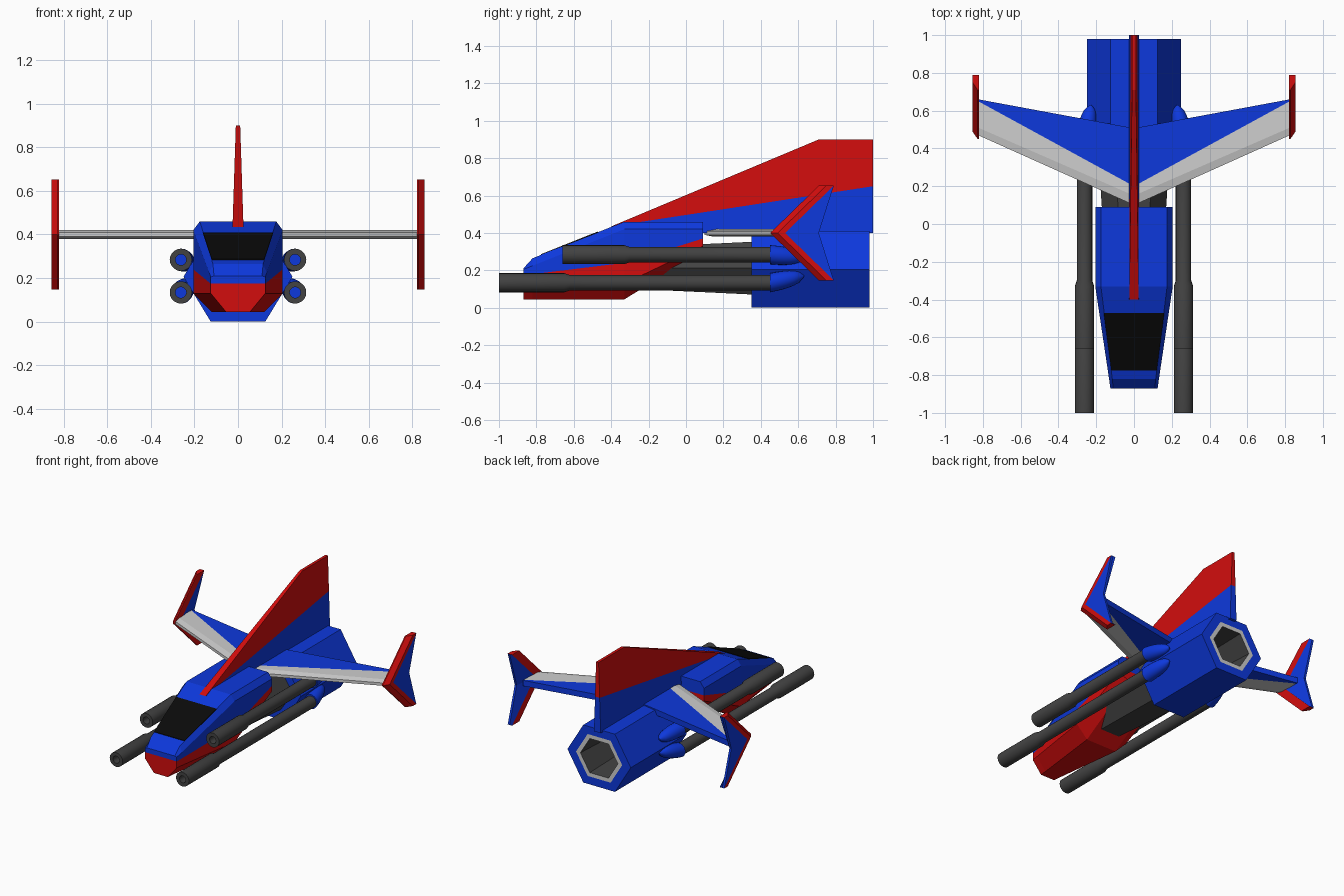
import bpy, bmesh, math

if "Cube" in bpy.data.objects:
    bpy.data.objects.remove(bpy.data.objects["Cube"], do_unlink=True)

# Flat colours
PALETTE = {
    "blue": (0.004, 0.04, 0.72), "red": (0.65, 0.004, 0.004),
    "light_grey": (0.62, 0.62, 0.62), "dark_grey": (0.055, 0.055, 0.055),
    "black": (0.003, 0.003, 0.003),
}
MATS = []
for label, rgb in PALETTE.items():
    m = bpy.data.materials.new(label)
    m.use_nodes = True
    m.diffuse_color = (*rgb, 1)
    m.node_tree.nodes["Principled BSDF"].inputs["Base Color"].default_value = (*rgb, 1)
    MATS.append(m)
BLUE, RED, LIGHT, DARK, BLACK = range(5)


def loft(name, rings, colour, start=None, end=None, smooth=False):
    """Skin closed rings. colour(i, j) gives the material of strip j in span i.
    start and end list caps as (material, ring indices)."""
    bm = bmesh.new()
    vs = [[bm.verts.new(p) for p in ring] for ring in rings]
    n = len(rings[0])
    for i in range(len(rings) - 1):
        for j in range(n):
            k = (j + 1) % n
            f = bm.faces.new((vs[i][j], vs[i][k], vs[i + 1][k], vs[i + 1][j]))
            f.material_index = colour(i, j)
    for ring, caps in ((vs[0], start), (vs[-1], end)):
        for mat, ids in caps or []:
            bm.faces.new([ring[q] for q in ids]).material_index = mat
    bmesh.ops.remove_doubles(bm, verts=bm.verts, dist=1e-5)
    bmesh.ops.recalc_face_normals(bm, faces=bm.faces)
    me = bpy.data.meshes.new(name)
    bm.to_mesh(me)
    bm.free()
    for m in MATS:
        me.materials.append(m)
    ob = bpy.data.objects.new(name, me)
    bpy.context.collection.objects.link(ob)
    if smooth:
        bpy.ops.object.select_all(action='DESELECT')
        ob.select_set(True)
        bpy.context.view_layer.objects.active = ob
        bpy.ops.object.shade_smooth_by_angle(angle=math.radians(40))
    return ob


def ring(n, x, y, z, rx, rz=None):
    rz = rx if rz is None else rz
    return [(x + rx * math.cos(2 * math.pi * k / n), y,
             z + rz * math.sin(2 * math.pi * k / n)) for k in range(n)]


def whole(mat, n):
    return [(mat, range(n))]


# Cockpit hull: half sections run from belly, chin, stripe, shoulder to roof
sections = [
    (-0.87, [(.055, .045), (.125, .13), (.125, .175), (.125, .205), (.11, .21)]),
    (-0.82, [(.06, .045), (.132, .13), (.132, .18), (.132, .225), (.115, .265)]),
    (-0.33, [(.12, .045), (.205, .13), (.205, .24), (.205, .42), (.175, .46)]),
    (0.09, [(.12, .30), (.205, .33), (.205, .37), (.205, .42), (.175, .46)]),
]
hull = [[(x, y, z) for x, z in pts] + [(-x, y, z) for x, z in reversed(pts)]
        for y, pts in sections]
caps = [(RED, (0, 1, 2, 7, 8, 9)), (BLUE, (2, 3, 4, 5, 6, 7))]
loft("cockpit_hull", hull, lambda i, j: RED if j in (0, 1, 7, 8, 9) else BLUE, caps, caps)


# Windshield plate lying on the sloping roof
def roof(y, lift):
    return 0.265 + (y + 0.82) * 0.398 + lift


glass = [[(s * w, y, roof(y, lift)) for s, y, w in
          ((-1, -.775, .12), (1, -.775, .12), (1, -.47, .16), (-1, -.47, .16))]
         for lift in (-.003, .004)]
loft("windshield", glass, lambda i, j: BLACK, whole(BLACK, 4), whole(BLACK, 4))

# Dark mid body
loft("mid_body", [ring(6, 0, -.3, .212, .145, .127), ring(6, 0, .36, .212, .188, .163)],
     lambda i, j: DARK, whole(DARK, 6), whole(DARK, 6))

# Hexagonal engine with hollow nozzle
K = 0.95
steps = [(.35, .25), (.98, .25), (.98, .182), (.98, .148), (.68, .13)]
loft("engine", [ring(6, 0, y, .206, r, r * K) for y, r in steps],
     lambda i, j: (BLUE, BLUE, LIGHT, DARK)[i], whole(BLUE, 6), whole(DARK, 6))


# Tail fin: red upper and blue lower plates, thinner toward the top
def fin(name, profile, mat):
    def half(z):
        return 0.025 - 0.015 * (z - .44) / .46
    sides = [[(s * half(z), y, z) for y, z in profile] for s in (-1, 1)]
    n = len(profile)
    loft(name, sides, lambda i, j: mat, whole(mat, n), whole(mat, n))


fin("fin_upper", [(-.4, .435), (.71, .9), (1, .9), (1, .65)], RED)
fin("fin_lower", [(-.4, .435), (1, .65), (1, .4), (-.3, .4)], BLUE)


# Swept wing with light leading band
def wing_ring(x, lead, bevel, band, trail):
    top = [(lead, .41), (bevel, .42), (band, .42), (trail, .42)]
    return [(x, y, z) for y, z in top] + [(x, y, .8 - z) for y, z in reversed(top)]


tip = (.47, .51, .65, .66)
loft("wing", [wing_ring(-.825, *tip), wing_ring(0, .1, .15, .2, .507), wing_ring(.825, *tip)],
     lambda i, j: BLUE if j in (2, 3, 4) else LIGHT, whole(LIGHT, 8), whole(LIGHT, 8))

# Chevron winglets: (x, y at middle, y at tips)
chevron = [(.82, .45, .71), (.828, .45, .71), (.855, .49, .75), (.855, .53, .79),
           (.855, .71, .79), (.84, .71, .79), (.82, .53, .79)]
for s, side in ((1, "left"), (-1, "right")):
    rows = [[(s * x, (mid, end)[z != .4], z) for x, mid, end in chevron]
            for z in (.147, .4, .653)]
    loft(side + "_winglet", rows, lambda i, j: BLUE if j in (3, 4, 5) else RED,
         whole(RED, 7), whole(RED, 7))

    # Hollow gun barrels and the rounded pods behind them
    for level, z, front, step, rise in (("upper", .284, -.66, -.33, -.015),
                                        ("lower", .134, -1, -.65, .035)):
        tube = [(.4, .025), (front, .025), (front, .051), (step, .051),
                (step + .03, .041), (.47, .041)]
        loft(f"{side}_{level}_gun", [ring(20, s * .262, y, z, r) for y, r in tube],
             lambda i, j: DARK, whole(BLUE, 20), whole(DARK, 20), smooth=True)
        pod = []
        for k in range(8):
            t = k / 7
            r = .051 * math.sqrt(max(1 - t ** 2.6, .01))
            pod.append(ring(20, s * (.26 - .03 * t), .45 + .18 * t, z + rise * t, r))
        loft(f"{side}_{level}_pod", pod, lambda i, j: BLUE,
             whole(BLUE, 20), whole(BLUE, 20), smooth=True)
